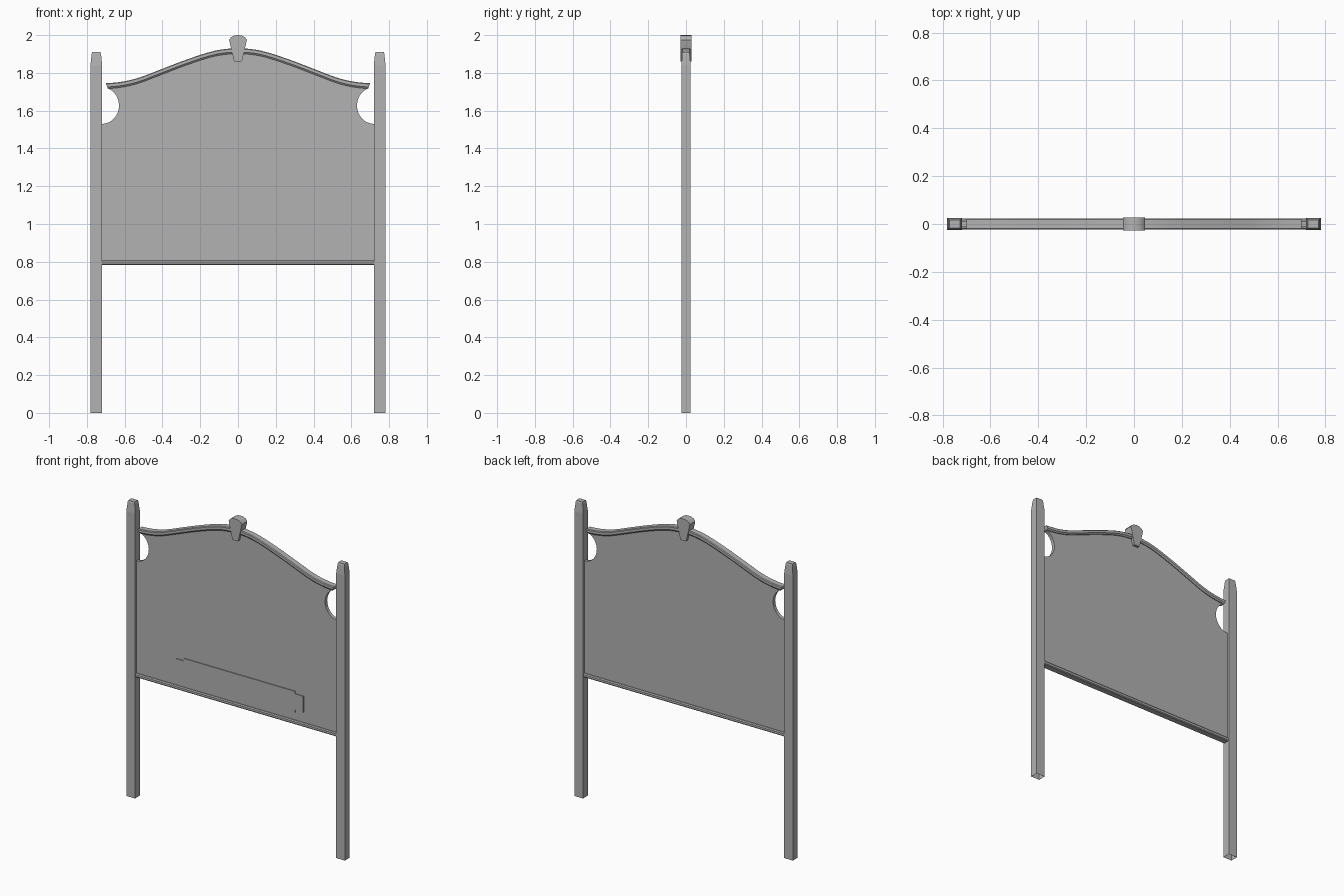
import bpy, bmesh, math

if "Cube" in bpy.data.objects:
    bpy.data.objects.remove(bpy.data.objects["Cube"])

# Mid-dark grey shared by every part
GREY = bpy.data.materials.new("dark_grey")
GREY.diffuse_color = (.445, .445, .445, 1)
GREY.use_nodes = True
GREY.node_tree.nodes["Principled BSDF"].inputs["Base Color"].default_value = GREY.diffuse_color


def finish(name, bm, smooth=False):
    bmesh.ops.recalc_face_normals(bm, faces=bm.faces)
    me = bpy.data.meshes.new(name)
    bm.to_mesh(me)
    bm.free()
    me.materials.append(GREY)
    ob = bpy.data.objects.new(name, me)
    bpy.context.collection.objects.link(ob)
    if smooth:
        me.shade_smooth()
        me.set_sharp_from_angle(angle=math.radians(30))
    return ob


def loft(name, rings, cap_start=True, cap_end=True, smooth=False):
    """Skin a list of equal-length closed rings of 3D points."""
    bm = bmesh.new()
    vs = [[bm.verts.new(p) for p in r] for r in rings]
    n = len(rings[0])
    for a, b in zip(vs, vs[1:]):
        for i in range(n):
            bm.faces.new((a[i], a[(i + 1) % n], b[(i + 1) % n], b[i]))
    if cap_start:
        bm.faces.new(vs[0])
    if cap_end:
        bm.faces.new(vs[-1])
    return finish(name, bm, smooth)


def slab(name, outline, y0, y1, smooth=False):
    """Extrude an x-z outline along y."""
    return loft(name, [[(x, y, z) for x, z in outline] for y in (y0, y1)], smooth=smooth)


def mirrored(half):
    """Close a right-hand outline (bottom to top) with its mirror image."""
    return half + [(-x, z) for x, z in reversed(half) if x > 1e-6]


# Camel-back curve of the top edge, as a Catmull-Rom spline
KEYS = [(-.12, 1.92), (0, 1.93), (.12, 1.918), (.265, 1.873), (.41, 1.818),
        (.52, 1.776), (.61, 1.754), (.70, 1.745), (.79, 1.742)]


def spline(p, steps):
    out = []
    for i in range(1, len(p) - 2):
        for s in range(steps):
            t = s / steps
            out.append(tuple(
                .5 * (2 * b + (c - a) * t + (2 * a - 5 * b + 4 * c - d) * t * t
                      + (3 * b - a - 3 * c + d) * t ** 3)
                for a, b, c, d in zip(*p[i - 1:i + 3])))
    return out + [p[-2]]


edge = spline(KEYS, 4)

# Posts with tapered caps, hollow underneath
for side, sx in (("left", -1), ("right", 1)):
    rings = []
    for z, hx, hy in ((0, .031, .025), (1.84, .031, .025),
                      (1.9, .025, .019), (1.91, .022, .016)):
        rings.append([(sx * .75 + a * hx, b * hy, z)
                      for a, b in ((-1, -1), (1, -1), (1, 1), (-1, 1))])
    loft(side + "_post", rings, cap_start=False)

# Panel with round bites below the shoulders
bite = []
for i in range(15):
    a = math.radians(-90 - i * 162 / 14)
    bite.append((.72 + .09 * math.cos(a), 1.627 + .097 * math.sin(a)))
top = [(x, z - .015) for x, z in reversed(edge) if x < .685]
slab("panel", mirrored([(.72, .79)] + bite + top), -.011, .011, smooth=True)

# Moulded top rail following the curve
section = [(-.018, 0), (.018, 0), (.023, -.004), (.023, -.02),
           (.016, -.029), (-.016, -.029), (-.023, -.02), (-.023, -.004)]
path = [(-x, z) for x, z in reversed(edge[1:])] + edge
rail = []
for x, z in path:
    # the ends slope inward towards the underside
    rail.append([(x * (1 + .6 * dz) if abs(x) > .69 else x, y, z + dz) for y, dz in section])
loft("top_rail", rail, smooth=True)

# Bottom rail
profile = [(-.018, .782), (.018, .782), (.022, .787), (.022, .8),
           (.017, .806), (-.017, .806), (-.022, .8), (-.022, .787)]
loft("bottom_rail", [[(x, y, z) for y, z in profile] for x in (-.722, .722)])

# Keystone
stone = mirrored([(.018, 1.86), (.022, 1.866), (.047, 1.975), (.036, 1.99), (.018, 1.998), (0, 2)])
slab("keystone", stone, -.028, .028, smooth=True)

# Thin plaque on the front face, edges sloping slightly
plaque = [(-.436, .873), (-.376, .873), (-.376, .855), (.418, .855), (.418, .873), (.478, .873),
          (.478, .977), (.418, .977), (.418, .993), (-.376, .993), (-.376, .977), (-.436, .977)]
slab("plaque", plaque, -.017, -.01)
